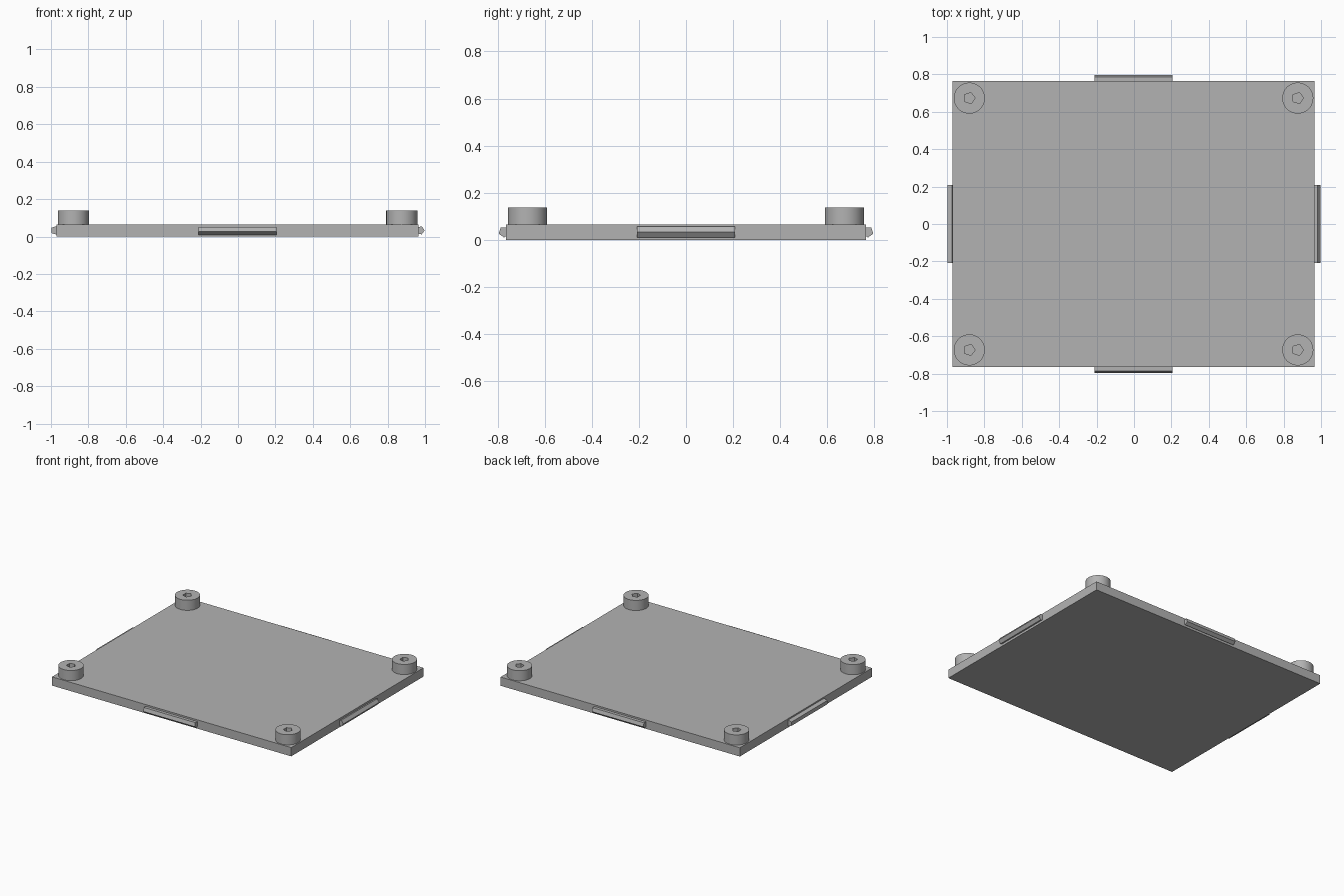
import bpy
import bmesh
from math import cos, sin, tau, radians
from mathutils import Vector, Matrix

if "Cube" in bpy.data.objects:
    bpy.data.objects.remove(bpy.data.objects["Cube"])

grey = bpy.data.materials.new("plain grey")
grey.use_nodes = True
GREY = (0.45, 0.45, 0.45, 1)
grey.diffuse_color = GREY
grey.node_tree.nodes["Principled BSDF"].inputs["Base Color"].default_value = GREY

CX = -0.0024              # plate centre in x
HALF_X, HALF_Y = 0.968, 0.764
PLATE_TOP, POST_TOP = 0.064, 0.138
ROD_R, ROD_HALF, ROD_OUT, ROD_Z = 0.0235, 0.208, 0.009, 0.033


def finish(name, bm):
    bmesh.ops.recalc_face_normals(bm, faces=bm.faces[:])
    mesh = bpy.data.meshes.new(name)
    bm.to_mesh(mesh)
    bm.free()
    mesh.materials.append(grey)
    obj = bpy.data.objects.new(name, mesh)
    bpy.context.collection.objects.link(obj)
    return obj


def ring(bm, centre, u, v, radius, sides):
    """Closed loop of edges in the plane of u and v, first corner along u."""
    verts = [bm.verts.new(centre + radius * (cos(tau * i / sides) * u + sin(tau * i / sides) * v))
             for i in range(sides)]
    edges = [bm.edges.new((verts[i - 1], verts[i])) for i in range(sides)]
    return verts, edges


def bridge(bm, a, b):
    for i in range(len(a)):
        bm.faces.new((a[i - 1], a[i], b[i], b[i - 1]))


def clip_rod(name, centre, axis, corner):
    """Five-sided rod along axis, one corner pointing along corner."""
    bm = bmesh.new()
    side = axis.cross(corner)
    ends = [ring(bm, centre + axis * s * ROD_HALF, corner, side, ROD_R, 5)[0] for s in (-1, 1)]
    bridge(bm, *ends)
    for end in ends:
        bm.faces.new(end)
    finish(name, bm)


def corner_post(name, x, y):
    """Round post with a five-sided socket down to the plate."""
    bm = bmesh.new()
    u, v = Vector((1, 0, 0)), Vector((0, 1, 0))
    low, high = Vector((x, y, PLATE_TOP)), Vector((x, y, POST_TOP))
    out_low, _ = ring(bm, low, u, v, 0.083, 64)
    out_high, rim = ring(bm, high, u, v, 0.083, 64)
    in_low, _ = ring(bm, low, u, v, 0.031, 5)
    in_high, hole = ring(bm, high, u, v, 0.031, 5)
    bridge(bm, out_low, out_high)
    bridge(bm, in_low, in_high)
    bm.faces.new(in_low)
    bmesh.ops.triangle_fill(bm, edges=rim + hole, use_beauty=True, normal=(0, 0, 1))
    obj = finish(name, bm)
    bpy.ops.object.select_all(action="DESELECT")
    obj.select_set(True)
    bpy.context.view_layer.objects.active = obj
    bpy.ops.object.shade_smooth_by_angle(angle=radians(30))


# Flat base plate
bm = bmesh.new()
bmesh.ops.create_cube(bm, size=1, matrix=Matrix.Translation((CX, 0, PLATE_TOP / 2))
                      @ Matrix.Diagonal((2 * HALF_X, 2 * HALF_Y, PLATE_TOP, 1)))
finish("base_plate", bm)

# Corner posts
for sx, side in ((-1, "right"), (1, "left")):
    for sy, end in ((-1, "front"), (1, "back")):
        corner_post(f"{end}_{side}_post", CX + sx * 0.878, sy * 0.673)

# Snap rods half sunk in the four edges
X, Y, Z = Vector((1, 0, 0)), Vector((0, 1, 0)), Vector((0, 0, 1))
for s, side, end in ((-1, "right", "front"), (1, "left", "back")):
    clip_rod(f"{side}_clip_rod", Vector((CX + s * (HALF_X + ROD_OUT), 0, ROD_Z)), Y, X)
    clip_rod(f"{end}_clip_rod", Vector((CX, s * (HALF_Y + ROD_OUT), ROD_Z)), X, -Z)
